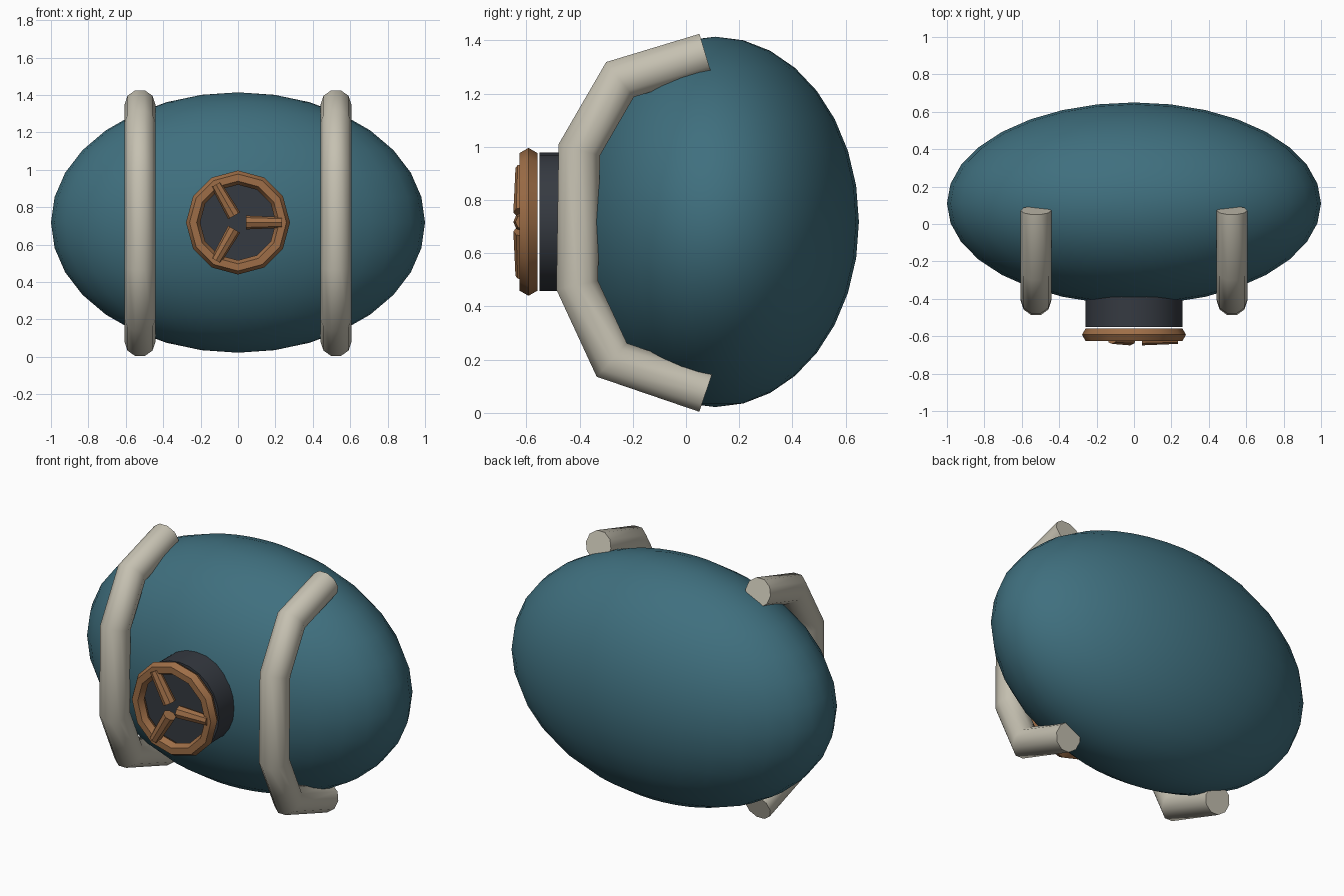
import bpy, bmesh, math
from mathutils import Vector, Matrix

cube = bpy.data.objects.get("Cube")
if cube:
    bpy.data.objects.remove(cube, do_unlink=True)


def material(name, rgb):
    m = bpy.data.materials.new(name)
    m.use_nodes = True
    m.diffuse_color = (*rgb, 1)
    m.node_tree.nodes["Principled BSDF"].inputs["Base Color"].default_value = (*rgb, 1)
    return m


TEAL = material("teal", (0.05, 0.16, 0.21))
BEIGE = material("warm beige", (0.56, 0.53, 0.44))
COPPER = material("copper brown", (0.34, 0.155, 0.063))
CHARCOAL = material("charcoal", (0.036, 0.042, 0.053))

CENTRE_Z = 0.718


def finish(obj, name, mat, angle=40):
    obj.name = obj.data.name = name
    obj.data.materials.append(mat)
    bpy.ops.object.select_all(action="DESELECT")
    obj.select_set(True)
    bpy.context.view_layer.objects.active = obj
    bpy.ops.object.transform_apply(location=False, rotation=True, scale=True)
    bpy.ops.object.shade_smooth_by_angle(angle=math.radians(angle))
    return obj


def tube(name, path, radius, sides, x, mat):
    """Mitred tube along a (y, z) path in the plane at x."""
    pts = [Vector(p) for p in path]
    bm = bmesh.new()
    rings = []
    for i, p in enumerate(pts):
        before = (p - pts[i - 1]).normalized() if i else (pts[1] - p).normalized()
        after = (pts[i + 1] - p).normalized() if i < len(pts) - 1 else before
        along = (before + after).normalized()
        out = Vector((-along.y, along.x)) / along.dot(before)
        ring = []
        for k in range(sides):
            a = math.tau * k / sides
            q = p + out * radius * math.sin(a)
            ring.append(bm.verts.new((x + radius * math.cos(a), q.x, q.y)))
        rings.append(ring)
    for r0, r1 in zip(rings, rings[1:]):
        for k in range(sides):
            n = (k + 1) % sides
            bm.faces.new((r0[k], r0[n], r1[n], r1[k]))
    bm.faces.new(rings[0])
    bm.faces.new(rings[-1])
    bmesh.ops.recalc_face_normals(bm, faces=bm.faces)
    mesh = bpy.data.meshes.new(name)
    bm.to_mesh(mesh)
    bm.free()
    obj = bpy.data.objects.new(name, mesh)
    bpy.context.collection.objects.link(obj)
    return finish(obj, name, mat)


# Egg-shaped tank
bpy.ops.mesh.primitive_uv_sphere_add(segments=32, ring_count=16, radius=1,
                                     location=(0, 0.11, CENTRE_Z))
tank = bpy.context.object
tank.scale = (1, 0.54, 0.696)
finish(tank, "tank", TEAL)

# Pair of bent pipes hugging the front
PIPE_PATH = [(0.073, 1.35), (-0.248, 1.253), (-0.401, 0.989),
             (-0.409, 0.48), (-0.279, 0.199), (0.075, 0.078)]
for side, sign in (("left", 1), ("right", -1)):
    tube(side + "_pipe", PIPE_PATH, 0.082, 10, sign * 0.524, BEIGE)

# Valve base
bpy.ops.mesh.primitive_cylinder_add(vertices=24, radius=0.26, depth=0.2,
                                    location=(0, -0.45, CENTRE_Z),
                                    rotation=(math.pi / 2, 0, 0))
finish(bpy.context.object, "valve_base", CHARCOAL)

# Handwheel rim
bpy.ops.mesh.primitive_torus_add(major_segments=12, minor_segments=6,
                                 major_radius=0.24, minor_radius=0.038,
                                 location=(0, -0.592, CENTRE_Z),
                                 rotation=(math.pi / 2, 0, 0))
finish(bpy.context.object, "wheel_rim", COPPER)

# Three tapered spokes
for i in range(3):
    a = math.tau * i / 3
    direction = Vector((math.cos(a), 0, math.sin(a)))
    bpy.ops.mesh.primitive_cone_add(vertices=8, radius1=0.037, radius2=0.029, depth=0.193,
                                    location=Vector((0, -0.612, CENTRE_Z)) + direction * 0.138)
    spoke = bpy.context.object
    spoke.rotation_euler = direction.to_track_quat("Z", "Y").to_euler()
    finish(spoke, "wheel_spoke_%d" % (i + 1), COPPER)
